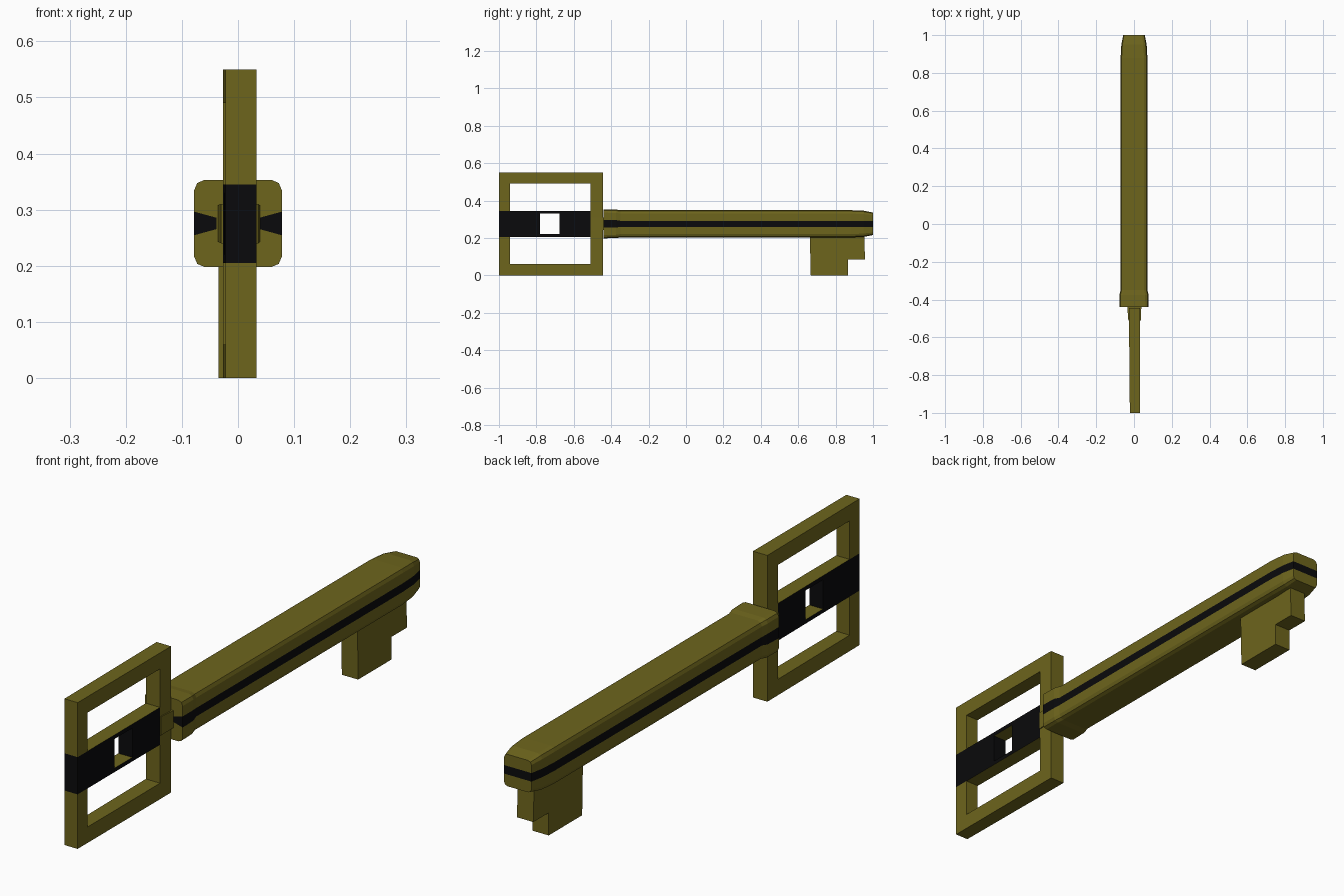
import bpy, bmesh

if "Cube" in bpy.data.objects:
    bpy.data.objects.remove(bpy.data.objects["Cube"])


def material(name, rgb):
    m = bpy.data.materials.new(name)
    m.diffuse_color = (*rgb, 1)
    m.use_nodes = True
    m.node_tree.nodes["Principled BSDF"].inputs["Base Color"].default_value = m.diffuse_color
    return m


GOLD = material("old_gold", (0.155, 0.13, 0.012))
BLACK = material("black", (0.003, 0.003, 0.0035))


def finish(name, bm):
    bmesh.ops.remove_doubles(bm, verts=bm.verts[:], dist=1e-5)
    bmesh.ops.recalc_face_normals(bm, faces=bm.faces[:])
    me = bpy.data.meshes.new(name)
    bm.to_mesh(me)
    bm.free()
    me.materials.append(GOLD)
    me.materials.append(BLACK)
    ob = bpy.data.objects.new(name, me)
    bpy.context.collection.objects.link(ob)
    return ob


def face(bm, pts, mat=0):
    bm.faces.new([bm.verts.new(p) for p in pts]).material_index = mat


# Key handle: a slab on a y/z grid, with two large openings and a small window
def build_handle():
    ys = [-1, -0.94, -0.78, -0.675, -0.51, -0.445]
    zs = [0, 0.06, 0.205, 0.22, 0.33, 0.345, 0.49, 0.55]
    x1 = 0.033

    def left(y):  # the left face leans slightly outwards towards the shaft
        return -0.022 - 0.005 * (y + 1) / 0.555

    def solid(i, j):
        if not (0 <= i < 5 and 0 <= j < 7):
            return False
        return not ((1 <= i <= 3 and j in (1, 5)) or (i == 2 and j == 3))

    bm = bmesh.new()
    for i in range(5):
        for j in range(7):
            if not solid(i, j):
                continue
            a, b, c, d = ys[i], ys[i + 1], zs[j], zs[j + 1]
            dark = int(2 <= j <= 4 and i < 4)
            corners = [(a, c), (b, c), (b, d), (a, d)]
            face(bm, [(x1, y, z) for y, z in corners], dark)
            face(bm, [(left(y), y, z) for y, z in corners], dark)
            for k, (di, dj) in enumerate([(0, -1), (1, 0), (0, 1), (-1, 0)]):
                if not solid(i + di, j + dj):
                    p, q = corners[k], corners[(k + 1) % 4]
                    face(bm, [(x1, *p), (x1, *q), (left(q[0]), *q), (left(p[0]), *p)],
                         dark if di else 0)
    return finish("handle", bm)


# Shaft: bevelled cross-sections joined along y, black band down both sides
def build_shaft():
    zc = 0.2755

    def section(y, w, h, b, s):
        quarter = [(w, s), (w, h - b), (w - 0.3 * b, h - 0.3 * b), (w - b, h)]
        half = quarter + [(-x, z) for x, z in reversed(quarter)]
        return [(x, y, zc + z) for x, z in half + [(-x, -z) for x, z in half]]

    rings = [section(*r) for r in [
        (-0.44, 0.038, 0.032, 0.004, 0.01),
        (-0.44, 0.078, 0.0775, 0.018, 0.021),
        (-0.375, 0.077, 0.0765, 0.018, 0.020),
        (-0.35, 0.071, 0.0730, 0.018, 0.016),
        (0.88, 0.071, 0.0730, 0.018, 0.016),
        (0.95, 0.067, 0.0700, 0.018, 0.016),
        (1.0, 0.057, 0.0600, 0.014, 0.016)]]
    bm = bmesh.new()
    for r, t in zip(rings, rings[1:]):
        for k in range(16):
            n = (k + 1) % 16
            face(bm, [r[k], r[n], t[n], t[k]], int(k in (7, 15)))
    # end caps: gold above and below, black across the tip
    for ring, dark in ((rings[0], 0), (rings[-1], 1)):
        face(bm, ring[:8])
        face(bm, ring[8:])
        face(bm, [ring[7], ring[8], ring[15], ring[0]], dark)
    return finish("shaft", bm)


# Collar: small block tapering from the shaft into the handle
def build_collar():
    bm = bmesh.new()
    a, b = [[(x, y, z) for x, z in ((l, lo), (r, lo), (r, hi), (l, hi))]
            for y, l, r, lo, hi in ((-0.51, -0.030, 0.036, 0.24, 0.31),
                                    (-0.435, -0.036, 0.039, 0.243, 0.308))]
    face(bm, a)
    face(bm, b)
    for k in range(4):
        n = (k + 1) % 4
        face(bm, [a[k], a[n], b[n], b[k]])
    return finish("collar", bm)


# Bit: stepped tooth under the tip of the shaft
def build_bit():
    bm = bmesh.new()
    prof = [(0.662, 0.215), (0.667, 0), (0.866, 0), (0.866, 0.085),
            (0.957, 0.085), (0.953, 0.215)]
    a, b = [[(x, *p) for p in prof] for x in (-0.035, 0.033)]
    face(bm, a)
    face(bm, b)
    for k in range(len(prof)):
        n = (k + 1) % len(prof)
        face(bm, [a[k], a[n], b[n], b[k]])
    return finish("key_bit", bm)


build_handle()
build_shaft()
build_collar()
build_bit()
